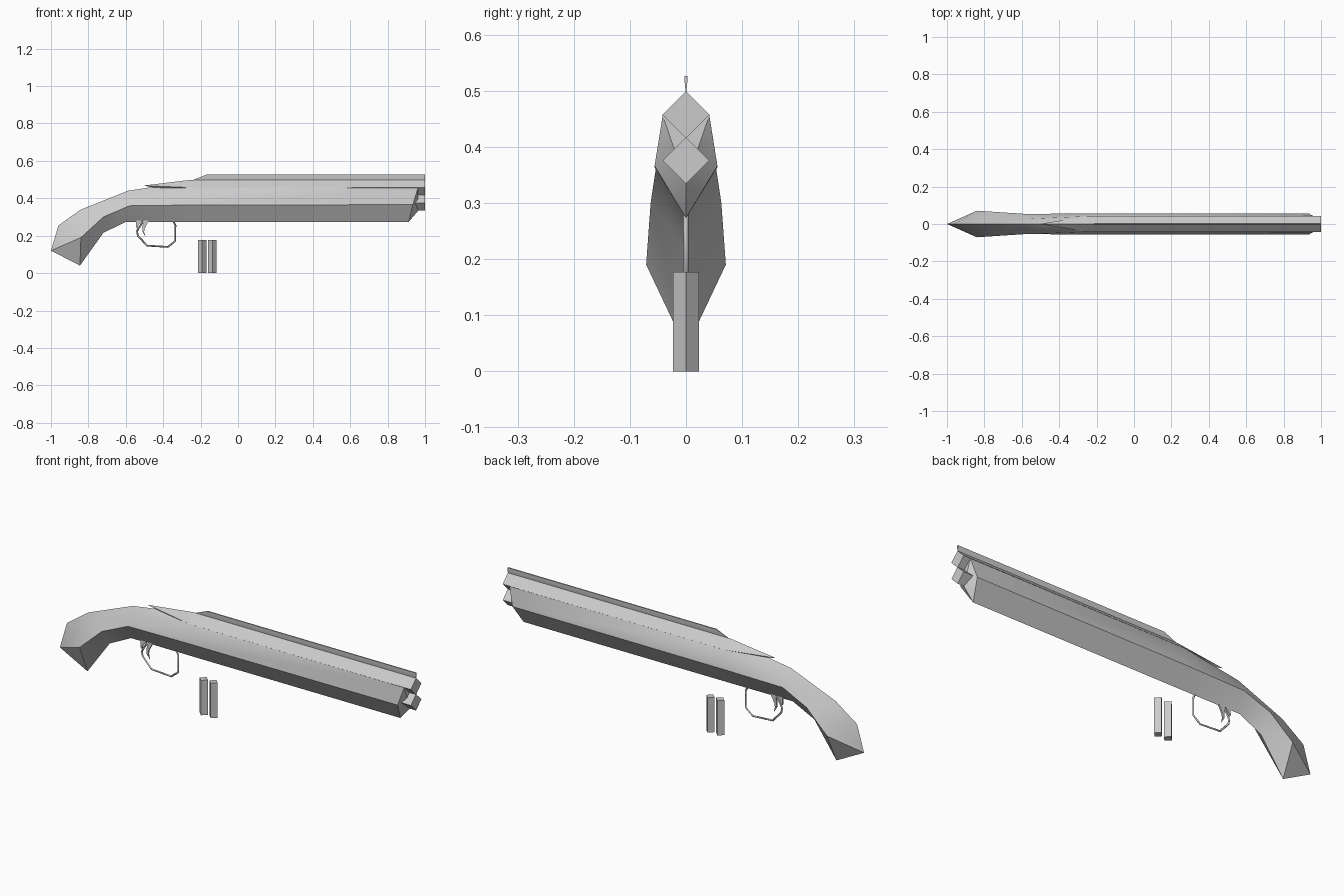
import bpy, bmesh
from math import radians

if "Cube" in bpy.data.objects:
    bpy.data.objects.remove(bpy.data.objects["Cube"])


def loft(name, rings, smooth=False):
    """Skin a list of rings; a one-point ring becomes a tip, open ends are capped."""
    bm = bmesh.new()
    vs = [[bm.verts.new(p) for p in r] for r in rings]
    for a, b in zip(vs, vs[1:]):
        n = max(len(a), len(b))
        for i in range(n):
            j = (i + 1) % n
            quad = [a[i % len(a)], a[j % len(a)], b[j % len(b)], b[i % len(b)]]
            bm.faces.new(list(dict.fromkeys(quad)))
    for r in (vs[0], vs[-1]):
        if len(r) > 2:
            bm.faces.new(r)
    bmesh.ops.recalc_face_normals(bm, faces=bm.faces)
    me = bpy.data.meshes.new(name)
    bm.to_mesh(me)
    bm.free()
    ob = bpy.data.objects.new(name, me)
    bpy.context.collection.objects.link(ob)
    if smooth:
        bpy.ops.object.select_all(action='DESELECT')
        ob.select_set(True)
        bpy.context.view_layer.objects.active = ob
        bpy.ops.object.shade_smooth_by_angle(angle=radians(30))
    return ob


def body_ring(top, side, bottom, upper=None):
    """Symmetric six-point section: top/bottom are (x, z), side/upper are (x, y, z)."""
    if upper is None:
        upper = ((top[0] + side[0]) / 2, side[1] / 2, (top[1] + side[2]) / 2)
    flip = lambda p: (p[0], -p[1], p[2])
    return [(top[0], 0, top[1]), upper, side, (bottom[0], 0, bottom[1]), flip(side), flip(upper)]


def diamond(x, z, r):
    return [(x, 0, z + r), (x, r, z), (x, 0, z - r), (x, -r, z)]


# Grip, receiver and fore-end in one faceted body
loft("stock_and_fore_end", [
    [(-1.0, 0, 0.12)],
    body_ring((-0.96, 0.255), (-0.84, 0.071, 0.19), (-0.845, 0.04)),
    body_ring((-0.84, 0.34), (-0.72, 0.063, 0.30), (-0.72, 0.215)),
    body_ring((-0.59, 0.44), (-0.58, 0.054, 0.36), (-0.60, 0.274)),
    body_ring((-0.25, 0.492), (-0.25, 0.056, 0.364), (-0.25, 0.273), (-0.25, 0.0415, 0.457)),
    body_ring((0.962, 0.46), (0.935, 0.056, 0.366), (0.912, 0.273), (0.962, 0.0415, 0.456)),
    [(0.965, 0, 0.335)],
], smooth=True)

# Barrels, the upper one running back into a pointed lever
loft("upper_barrel", [[(-0.505, 0, 0.468)], diamond(-0.25, 0.457, 0.042), diamond(1.0, 0.457, 0.042)])
loft("lower_barrel", [diamond(-0.2, 0.376, 0.0415), diamond(1.0, 0.376, 0.0415)])


# Sighting rib, a thin wedge along the top
def rib_ring(x):
    return [(x, -0.003, 0.526), (x, 0.003, 0.526), (x, 0.002, 0.51), (x, 0, 0.495), (x, -0.002, 0.51)]


loft("sight_rib", [[(-0.25, 0, 0.494)], rib_ring(-0.17), rib_ring(1.0)])

# Trigger guard, a thin bent strap
cu = bpy.data.curves.new("trigger_guard", 'CURVE')
cu.dimensions = '3D'
cu.bevel_depth = 0.005
cu.bevel_resolution = 0
cu.use_fill_caps = True
path = [(-0.50, 0.29), (-0.54, 0.225), (-0.535, 0.20), (-0.487, 0.147), (-0.375, 0.14),
        (-0.335, 0.172), (-0.335, 0.255), (-0.35, 0.29)]
sp = cu.splines.new('POLY')
sp.points.add(len(path) - 1)
for p, (x, z) in zip(sp.points, path):
    p.co = (x, 0, z, 1)
bpy.context.collection.objects.link(bpy.data.objects.new("trigger_guard", cu))


# Two curved triggers
def strip_ring(x, z, w, t=0.004):
    return [(x - w, -t, z), (x + w, -t, z), (x + w, t, z), (x - w, t, z)]


for name, dx in (("rear_trigger", -0.035), ("front_trigger", 0.0)):
    s = 0.6 if dx else 1.0
    loft(name, [strip_ring(-0.49 + dx, 0.29, 0.018), strip_ring(-0.504 + dx, 0.28 - 0.04 * s, 0.006),
                strip_ring(-0.506 + dx, 0.28 - 0.06 * s, 0.004), [(-0.493 + dx, 0, 0.28 - 0.09 * s)]])

# Two loose square-sided shells standing below
for i, x in enumerate((-0.192, -0.137)):
    r = 0.023
    loft(f"shell_{i + 1}", [[(x + a, b, z) for a, b in ((r, 0), (0, r), (-r, 0), (0, -r))]
                            for z in (0, 0.177)])
